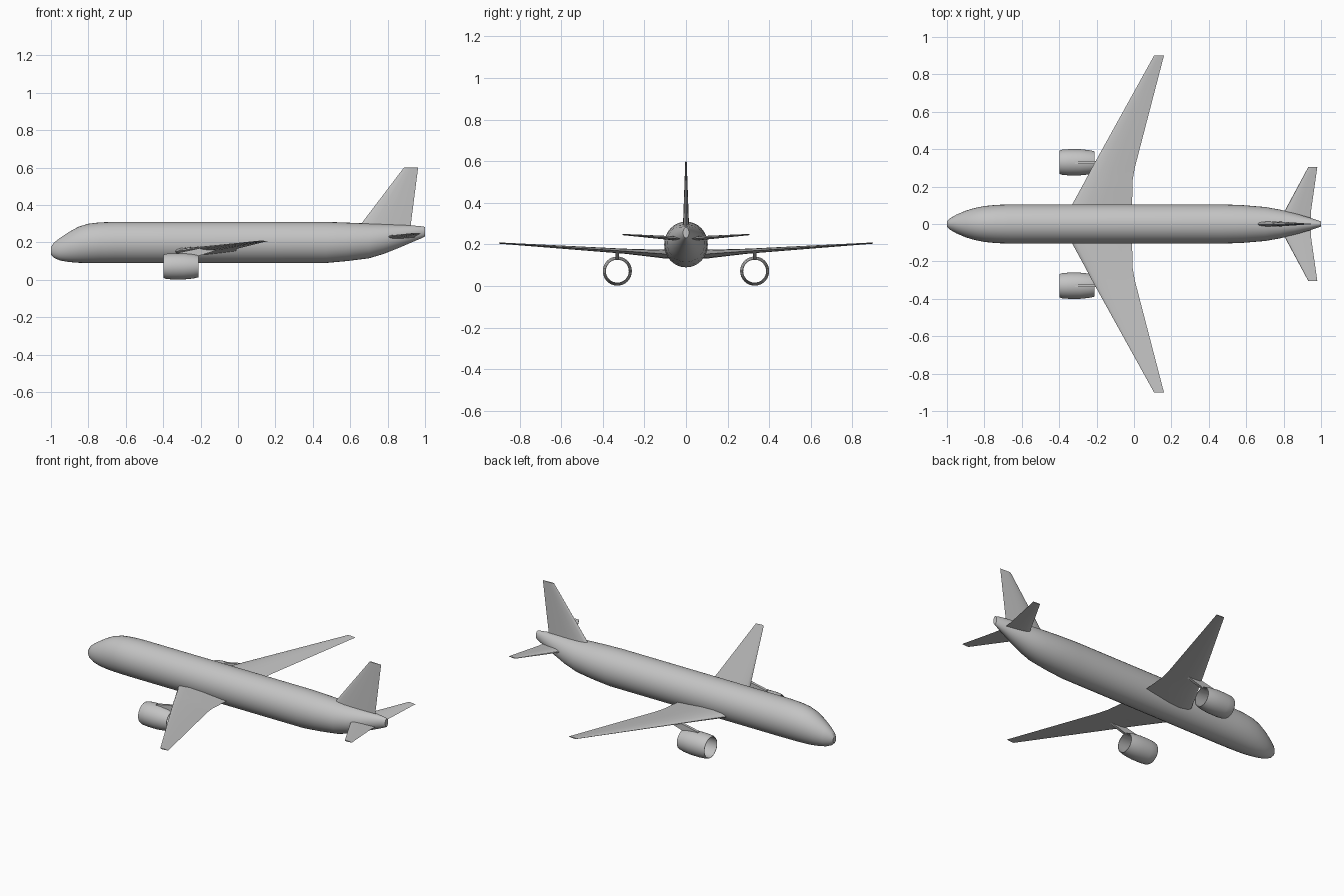
import bpy, bmesh, math
from mathutils import Vector

cube = bpy.data.objects.get("Cube")
if cube:
    bpy.data.objects.remove(cube, do_unlink=True)

GREY = (0.55, 0.55, 0.55, 1)
paint = bpy.data.materials.new("light_grey")
paint.use_nodes = True
paint.diffuse_color = GREY
paint.node_tree.nodes["Principled BSDF"].inputs["Base Color"].default_value = GREY


def loft(name, rings, closed=False, angle=35):
    """Skin a row of equal rings; cap the ends, or join last to first."""
    bm = bmesh.new()
    rows = [[bm.verts.new(p) for p in ring] for ring in rings]
    n = len(rows[0])
    pairs = list(zip(rows, rows[1:]))
    if closed:
        pairs.append((rows[-1], rows[0]))
    else:
        bm.faces.new(rows[0])
        bm.faces.new(rows[-1])
    for a, b in pairs:
        for i in range(n):
            j = (i + 1) % n
            bm.faces.new((a[i], a[j], b[j], b[i]))
    bmesh.ops.recalc_face_normals(bm, faces=bm.faces)
    mesh = bpy.data.meshes.new(name)
    bm.to_mesh(mesh)
    bm.free()
    obj = bpy.data.objects.new(name, mesh)
    bpy.context.collection.objects.link(obj)
    mesh.materials.append(paint)
    bpy.ops.object.select_all(action='DESELECT')
    obj.select_set(True)
    bpy.context.view_layer.objects.active = obj
    bpy.ops.object.shade_smooth_by_angle(angle=math.radians(angle))
    return obj


def circle(x, y, z, ry, rz, n=32):
    steps = [2 * math.pi * i / n for i in range(n)]
    return [Vector((x, y + ry * math.cos(a), z + rz * math.sin(a))) for a in steps]


# Half thickness of the aerofoil along the chord
FOIL = [(0.02, 0.2), (0.08, 0.36), (0.25, 0.5), (0.5, 0.42), (0.8, 0.17)]


def foil(lead, trail, span, height, thick, upright=False):
    chord = trail - lead
    outline = [(0, 0)] + FOIL + [(1, 0.02)] + [(t, -h) for t, h in reversed(FOIL)]
    points = []
    for t, h in outline:
        x, off = lead + t * chord, h * thick
        points.append(Vector((x, off, height)) if upright
                      else Vector((x, span, height + off)))
    return points


# Fuselage: x, bottom, top, half width
body = [(-1, .135, .175, .015), (-.985, .118, .198, .03), (-.95, .103, .225, .05),
        (-.9, .095, .258, .071), (-.85, .091, .285, .086), (-.8, .09, .3, .096),
        (-.74, .09, .307, .102), (-.66, .09, .31, .105), (.47, .09, .31, .105),
        (.58, .1, .306, .101), (.7, .115, .301, .091), (.78, .139, .298, .077),
        (.86, .171, .294, .057), (.94, .205, .29, .034), (.985, .224, .286, .019),
        (1, .232, .282, .014)]
loft("fuselage", [circle(x, 0, (lo + hi) / 2, w, (hi - lo) / 2)
                  for x, lo, hi, w in body])

# Tail fin
loft("tail_fin", [foil(.62, .925, 0, .25, .032, True),
                  foil(.663, .925, 0, .305, .028, True),
                  foil(.887, .963, 0, .6, .007, True)])

# Paired parts on both sides of the body
wing = [(-.385, -.01, 0, .148, .042), (-.33, -.01, .105, .154, .042),
        (-.262, -.008, .23, .163, .03), (-.225, .004, .3, .168, .024),
        (.107, .16, .9, .207, .006)]
tailplane = [(.765, .945, 0, .225, .022), (.8, .945, .06, .23, .02),
             (.932, .98, .305, .248, .006)]
# Engine shell: outer skin front to back, then inner skin back to front
shell = [(-.398, .062), (-.385, .067), (-.35, .07), (-.29, .07), (-.24, .065),
         (-.21, .058), (-.21, .055), (-.29, .062), (-.385, .061), (-.398, .06)]
pylon = [(-.32, .132), (-.315, .146), (-.2, .17), (-.1, .17), (-.12, .156), (-.22, .125)]

for side, tag in ((-1, "front"), (1, "back")):
    loft("wing_" + tag, [foil(a, b, side * y, z, t) for a, b, y, z, t in wing])
    loft("tailplane_" + tag, [foil(a, b, side * y, z, t) for a, b, y, z, t in tailplane])
    ey = side * .33
    loft("engine_" + tag, [circle(x, ey, .072, r, r) for x, r in shell], closed=True)
    loft("pylon_" + tag, [[Vector((x, ey + d, z)) for x, z in pylon]
                          for d in (-.008, .008)])
